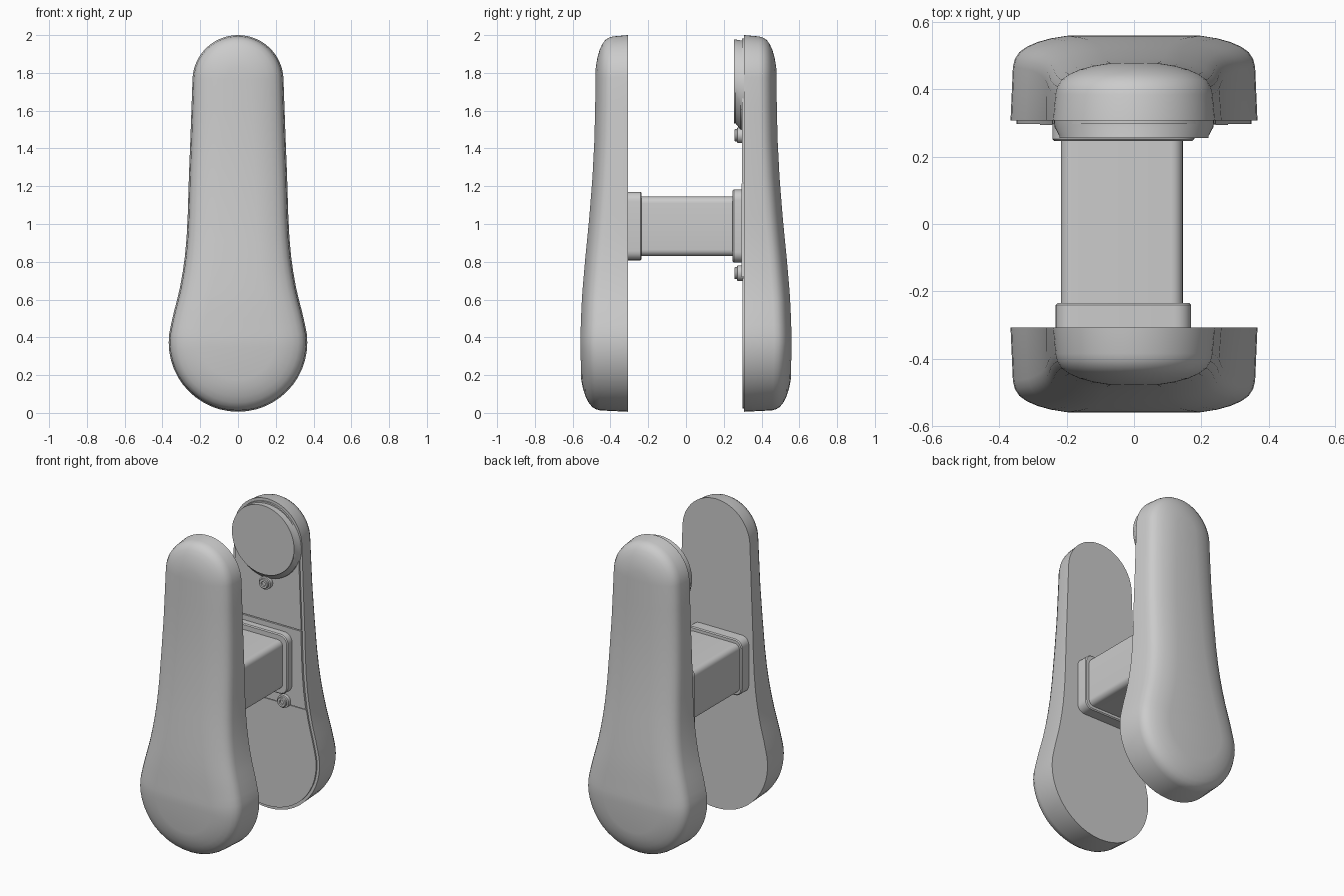
import bpy, bmesh, math

if "Cube" in bpy.data.objects:
    bpy.data.objects.remove(bpy.data.objects["Cube"])

# ---------- helpers ----------
FACE = [(0, .547), (.12, .556), (.38, .563), (.6, .555), (.8, .538), (1.0, .518),
        (1.2, .501), (1.4, .489), (1.7, .482), (2.01, .479)]


def face_y(z):
    """Depth of the crowned outer face at height z."""
    for (z0, y0), (z1, y1) in zip(FACE, FACE[1:]):
        if z <= z1:
            return y0 + (y1 - y0) * (z - z0) / (z1 - z0)
    return FACE[-1][1]


def paddle(inset):
    """Closed symmetric paddle outline in x/z, offset inward."""
    half = []
    for i in range(15):
        a = math.radians(-90 + 105 * i / 14)
        half.append((.367 * math.cos(a), .373 + .367 * math.sin(a)))
    half += [(.338, .54), (.322, .60), (.306, .67), (.292, .75), (.281, .83), (.272, .93),
             (.266, 1.05), (.260, 1.25), (.252, 1.45), (.246, 1.62)]
    for i in range(15):
        a = math.radians(4 + 86 * i / 14)
        half.append((.241 * math.cos(a), 1.759 + .241 * math.sin(a)))
    half[0] = (0, half[0][1])
    half[-1] = (0, half[-1][1])
    loop = half + [(-x, z) for x, z in reversed(half[1:-1])]
    n, out = len(loop), []
    for i, (x, z) in enumerate(loop):
        a, b = loop[i - 1], loop[(i + 1) % n]
        tx, tz = b[0] - a[0], b[1] - a[1]
        l = math.hypot(tx, tz)
        out.append((x - inset * tz / l, z + inset * tx / l))
    return out


def circle(r, cx, cz, n=64):
    return [(cx + r * math.sin(2 * math.pi * i / n), cz - r * math.cos(2 * math.pi * i / n))
            for i in range(n)]


def rounded_rect(x0, x1, z0, z1, r, seg=6):
    pts = []
    for cx, cz, a0 in ((x1 - r, z0 + r, -90), (x1 - r, z1 - r, 0),
                       (x0 + r, z1 - r, 90), (x0 + r, z0 + r, 180)):
        for i in range(seg + 1):
            a = math.radians(a0 + 90 * i / seg)
            pts.append((cx + r * math.cos(a), cz + r * math.sin(a)))
    return pts


def at(loop, y):
    return [(x, y, z) for x, z in loop]


def loft(name, rings, strip_cap=False, clip=None, angle=35):
    """Skin a stack of equal-length loops and close both ends."""
    bm = bmesh.new()
    vs = [[bm.verts.new(p) for p in ring] for ring in rings]
    n = len(vs[0])
    for a, b in zip(vs, vs[1:]):
        for i in range(n):
            j = (i + 1) % n
            bm.faces.new((a[i], a[j], b[j], b[i]))
    bm.faces.new(vs[0])
    if strip_cap:
        v = vs[-1]
        for i in range(n // 2):
            quad = [v[i], v[i + 1], v[(n - i - 1) % n], v[(n - i) % n]]
            bm.faces.new(list(dict.fromkeys(quad)))
    else:
        bm.faces.new(vs[-1])
    if clip:
        for z, s in zip(clip, (-1, 1)):
            geom = bm.verts[:] + bm.edges[:] + bm.faces[:]
            bmesh.ops.bisect_plane(bm, geom=geom, plane_co=(0, 0, z),
                                   plane_no=(0, 0, s), clear_outer=True)
            bmesh.ops.holes_fill(bm, edges=[e for e in bm.edges if e.is_boundary])
    bmesh.ops.recalc_face_normals(bm, faces=bm.faces)
    me = bpy.data.meshes.new(name)
    bm.to_mesh(me)
    bm.free()
    ob = bpy.data.objects.new(name, me)
    bpy.context.collection.objects.link(ob)
    bpy.context.view_layer.objects.active = ob
    ob.select_set(True)
    bpy.ops.object.shade_smooth_by_angle(angle=math.radians(angle))
    ob.select_set(False)
    return ob


# ---------- the two rounded outer shells ----------
EDGE = [(.007, .095), (.013, .072), (.026, .052), (.048, .036), (.08, .022), (.12, .011), (.17, .003)]
for name, side, base in (("front_shell", -1, .308), ("back_shell", 1, .308)):
    rings = [at(paddle(0), side * base)]
    for inset, drop in EDGE:
        rings.append([(x, side * (face_y(z) - drop), z) for x, z in paddle(inset)])
    loft(name, rings, strip_cap=True, angle=40)

# ---------- inner mounting plates on the back shell ----------
for name, y, clip in (("lower_plate", .298, (0, .715)),
                      ("middle_plate", .294, (.72, 1.215)),
                      ("upper_plate", .297, (1.22, 2.1))):
    loft(name, [at(paddle(.018), .32), at(paddle(.018), y)], clip=clip)

# ---------- round pad with a flared lower side ----------
loft("round_pad", [at(circle(.238, 0, 1.735), .31), at(circle(.236, 0, 1.736), .288),
                   at(circle(.222, 0, 1.755), .262), at(circle(.222, 0, 1.755), .255)], angle=30)

# ---------- connecting bar and its collars ----------
def bar(name, box, r, y0, y1, c=.006):
    x0, x1, z0, z1 = box
    loop = rounded_rect(x0, x1, z0, z1, r)
    small = rounded_rect(x0 + c, x1 - c, z0 + c, z1 - c, r - c)
    loft(name, [at(loop, y0), at(loop, y1 + (c if y0 > y1 else -c)), at(small, y1)])


bar("connecting_bar", (-.217, .145, .83, 1.145), .035, -.32, .31)
bar("front_collar", (-.233, .17, .808, 1.17), .05, -.32, -.235)
bar("back_collar", (-.243, .18, .797, 1.182), .055, .31, .247)

# ---------- socket-head screws on washers ----------
for name, x, z in (("upper_screw", 0, 1.47), ("lower_screw", .13, .74)):
    rings = [at(circle(r, x, z, 24), y) for r, y in
             ((.041, .31), (.041, .272), (.032, .27), (.032, .26), (.028, .256),
              (.015, .256), (.015, .268))]
    loft(name, rings, angle=30)
